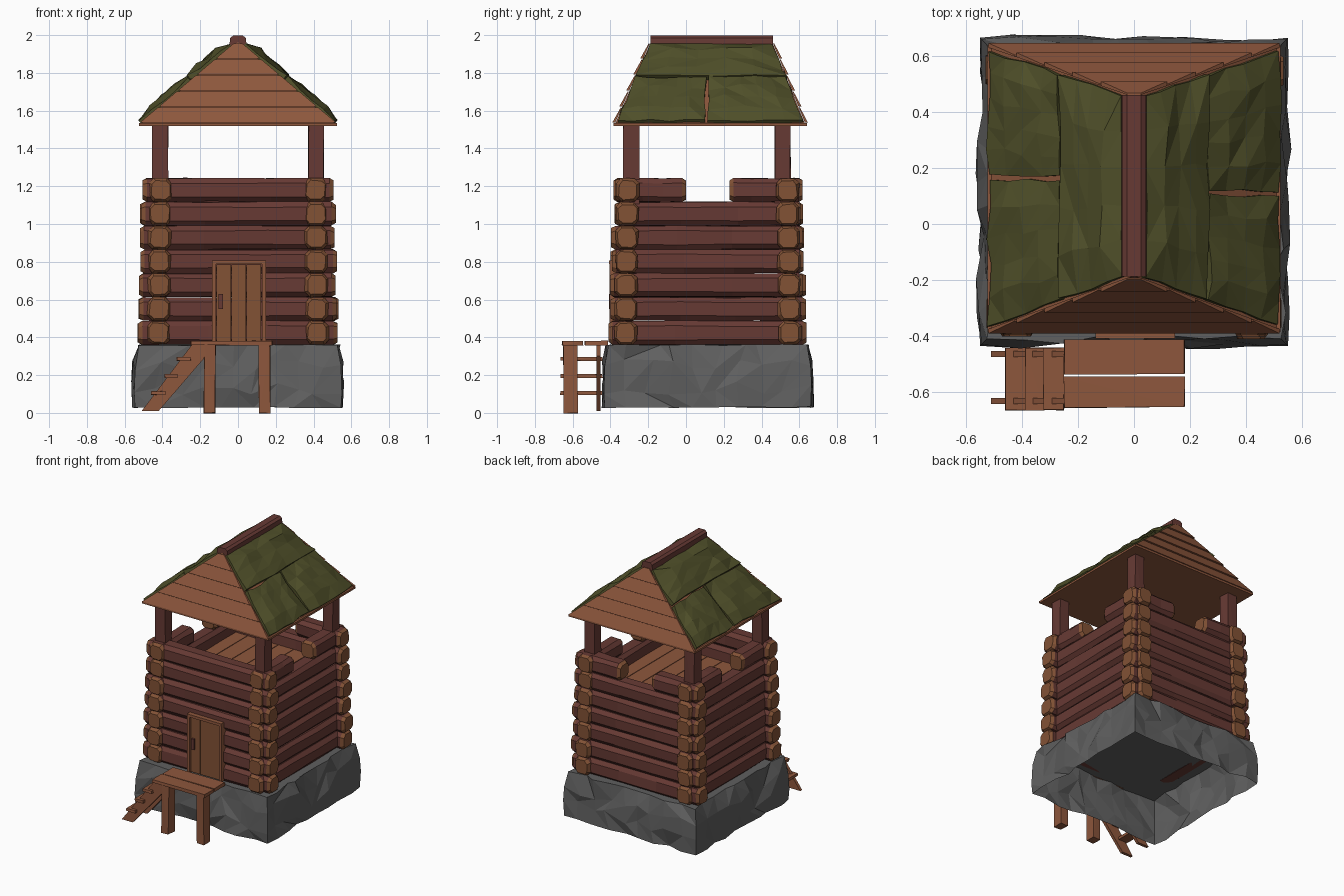
import bpy, bmesh, math, random
from mathutils import Vector

if "Cube" in bpy.data.objects:
    bpy.data.objects.remove(bpy.data.objects["Cube"])
random.seed(7)
CY = 0.115  # tower centre in y


def mat(name, c):
    m = bpy.data.materials.new(name)
    m.diffuse_color = (*c, 1)
    m.use_nodes = True
    m.node_tree.nodes["Principled BSDF"].inputs["Base Color"].default_value = m.diffuse_color
    return m


STONE = mat("grey stone", (0.115, 0.115, 0.115))
DARK = mat("dark red wood", (0.135, 0.042, 0.034))
LIGHT = mat("light wood", (0.27, 0.095, 0.046))
END = mat("end grain", (0.225, 0.085, 0.036))
MOSS = mat("moss green", (0.078, 0.078, 0.022))


def jit(a):
    return random.uniform(-a, a)


def finish(bm, name, *mats):
    bmesh.ops.recalc_face_normals(bm, faces=bm.faces)
    me = bpy.data.meshes.new(name)
    bm.to_mesh(me)
    bm.free()
    for m in mats:
        me.materials.append(m)
    ob = bpy.data.objects.new(name, me)
    bpy.context.collection.objects.link(ob)
    return ob


def hull(name, pts, m):
    bm = bmesh.new()
    for p in pts:
        bm.verts.new(p)
    bmesh.ops.convex_hull(bm, input=bm.verts)
    bmesh.ops.dissolve_limit(bm, angle_limit=0.01, verts=bm.verts, edges=bm.edges)
    return finish(bm, name, m)


def box(name, x0, x1, y0, y1, z0, z1, m, j=0.0):
    return hull(name, [(x + jit(j), y + jit(j), z + jit(j))
                       for x in (x0, x1) for y in (y0, y1) for z in (z0, z1)], m)


# stone foundation: open-bottomed faceted shell
bm = bmesh.new()
N = 9
corners = [(-1, -1), (1, -1), (1, 1), (-1, 1)]
rings = []
for lvl, (z, half) in enumerate([(0.03, 0.535), (0.13, 0.54), (0.25, 0.535), (0.36, 0.515)]):
    ring = []
    for k in range(4):
        a, b = corners[k], corners[(k + 1) % 4]
        for i in range(N):
            t = i / N + (jit(0.035) if i else 0)
            out = half + (random.uniform(-0.012, 0.028) if i else 0.01)
            px, py = a[0] + (b[0] - a[0]) * t, a[1] + (b[1] - a[1]) * t
            # push outward only along the wall normal
            sx = out if abs(px) > 0.999 else half
            sy = out if abs(py) > 0.999 else half
            dz = jit(0.035) if lvl in (1, 2) else jit(0.004)
            ring.append(bm.verts.new((px * sx, CY + py * sy, z + dz)))
    rings.append(ring)
for r0, r1 in zip(rings, rings[1:]):
    n = len(r0)
    for i in range(n):
        q = [r0[i], r0[(i + 1) % n], r1[(i + 1) % n], r1[i]]
        if random.random() < 0.5:
            q = q[1:] + q[:1]
        bm.faces.new((q[0], q[1], q[2]))
        bm.faces.new((q[0], q[2], q[3]))
bm.faces.new(rings[-1])
finish(bm, "stone_foundation", STONE)

# octagonal logs with chamfered, lighter cut ends
SEC = [(-0.06, -0.036), (-0.036, -0.062), (0.036, -0.062), (0.06, -0.036),
       (0.06, 0.036), (0.036, 0.062), (-0.036, 0.062), (-0.06, 0.036)]


def log(name, axis, cross, a, b, z):
    bm = bmesh.new()
    rings = []
    mid = [a + (b - a) * f + jit(0.03) for f in (0.35, 0.65)]
    for t, s in [(a, 0.8), (a + 0.022, 1), (mid[0], 1), (mid[1], 1), (b - 0.022, 1), (b, 0.8)]:
        ring = []
        for u, v in SEC:
            c, h = cross + u * s + jit(0.004), z + v * s + jit(0.003)
            ring.append(bm.verts.new((t, c, h) if axis == 'x' else (c, t, h)))
        rings.append(ring)
    for k in range(5):
        for i in range(8):
            f = bm.faces.new((rings[k][i], rings[k][(i + 1) % 8],
                              rings[k + 1][(i + 1) % 8], rings[k + 1][i]))
            f.material_index = 1 if k in (0, 4) else 0
    for r in (rings[0], rings[-1]):
        bm.faces.new(r).material_index = 1
    finish(bm, name, DARK, END)


for i in range(7):
    z = 0.424 + i * 0.126
    tp = 0.004 * i                      # gentle taper upward
    lx, ly = 0.53 - tp, 0.52 - tp       # log half lengths
    wx, wy = 0.42 - tp * 0.4, 0.435 - tp * 0.5
    log(f"front_log_{i}", 'x', CY - wy, -lx + jit(.008), lx + jit(.008), z)
    if i < 6:
        log(f"back_log_{i}", 'x', CY + wy, -lx + jit(.008), lx + jit(.008), z)
    else:                               # lookout gap
        log("back_log_top_left", 'x', CY + wy, -lx, -0.13, z)
        log("back_log_top_right", 'x', CY + wy, 0.13, lx, z)
    for s, side in ((-1, "left"), (1, "right")):
        y0, y1 = CY - ly + jit(.008), CY + ly + jit(.008)
        if i < 6:
            log(f"{side}_log_{i}", 'y', s * wx, y0, y1, z)
        else:
            log(f"{side}_log_top_front", 'y', s * wx, y0, 0.0, z)
            log(f"{side}_log_top_back", 'y', s * wx, 0.23, y1, z)

# lookout floor
for i in range(6):
    x = -0.38 + i * 0.127
    box(f"lookout_plank_{i}", x, x + 0.122, CY - 0.4, CY + 0.4, 1.0, 1.02, LIGHT)

# roof posts
for x in (-0.413, 0.413):
    for y in (-0.29, 0.512):
        box("roof_post", x - 0.041, x + 0.041, y - 0.041, y + 0.041, 1.05, 1.55, DARK, 0.004)

# roof body with inward leaning gables
EX, EZ, RZ = 0.515, 1.53, 1.965
YF, YB, RF, RB = -0.375, 0.63, -0.185, 0.455


def slope(s, t, h=0.0, side=1):
    """Point on a roof slope: s = 0 ridge .. 1 eave, t = 0 front .. 1 back, h = lift."""
    yf, yb = RF + (YF - RF) * s, RB + (YB - RB) * s
    return Vector((side * (EX * s + 0.645 * h), yf + (yb - yf) * t, RZ + (EZ - RZ) * s + 0.764 * h))


hull("roof_body", [slope(s, t, 0, sd) for s in (0, 1) for t in (0, 1) for sd in (-1, 1)], LIGHT)
box("eave_board", -0.523, 0.523, YF - 0.01, YB + 0.01, 1.52, 1.535, LIGHT)

# overlapping gable boards
for t, d, nm in ((0, -1, "front"), (1, 1, "back")):
    for k in range(5):
        s0, s1 = 1 - k * 0.195, 1 - (k + 1) * 0.195 + 0.012
        pts = []
        for s, o in ((s0, 0.016), (s1, 0.006)):
            for sd in (-1, 1):
                p = slope(s, t, 0.008, sd)
                pts += [p, p + Vector((0, d * o, 0))]
        hull(f"{nm}_gable_board_{k}", pts, LIGHT)


# lumpy moss patches on the slopes
def moss(name, side, s0, s1, t0, t1, lift):
    bm = bmesh.new()
    R, C = 4, 5
    g = []
    for i in range(R + 1):
        row = []
        for j in range(C + 1):
            edge = i in (0, R) or j in (0, C)
            s = s0 + (s1 - s0) * i / R + jit(0.012)
            t = t0 + (t1 - t0) * j / C + (jit(0.012) if 0 < j < C else jit(0.006))
            h = 0.018 + jit(0.006) if edge else lift + jit(0.012)
            if i == 0 and s0 > 0.2 or i == R and s1 < 0.8:
                h = lift * 0.8 + jit(0.006)
            row.append(bm.verts.new(slope(s, t, h, side)))
        g.append(row)
    for i in range(R):
        for j in range(C):
            a, b, c, d = g[i][j], g[i][j + 1], g[i + 1][j + 1], g[i + 1][j]
            if random.random() < 0.5:
                a, b, c, d = b, c, d, a
            bm.faces.new((a, b, c))
            bm.faces.new((a, c, d))
    # skirt down to the roof
    ext = bmesh.ops.extrude_edge_only(bm, edges=[e for e in bm.edges if e.is_boundary])
    for v in ext["geom"]:
        if isinstance(v, bmesh.types.BMVert):
            v.co -= Vector((side * 0.645, 0, 0.764)) * 0.03
    finish(bm, name, MOSS)


for side, nm, cut in ((-1, "left", 0.54), (1, "right", 0.48)):
    moss(f"{nm}_moss_upper", side, 0.06, 0.47, 0.01, 0.99, 0.045)
    moss(f"{nm}_moss_lower_front", side, 0.485, 0.985, 0.01, cut - 0.01, 0.038)
    moss(f"{nm}_moss_lower_back", side, 0.485, 0.985, cut + 0.01, 0.99, 0.038)

# ridge beam
hull("ridge_beam", [(x, y, z) for y in (-0.187, 0.46) for x, z in
     ((-0.045, 1.945), (-0.042, 1.985), (-0.025, 1.998), (0.025, 1.998), (0.042, 1.985), (0.045, 1.945))], DARK)

# door with frame and handle
for i in range(3):
    x = -0.115 + i * 0.08
    box(f"door_plank_{i}", x, x + 0.077, -0.392, -0.34, 0.375, 0.785, END)
box("door_jamb_left", -0.137, -0.117, -0.405, -0.34, 0.37, 0.79, LIGHT)
box("door_jamb_right", 0.127, 0.147, -0.405, -0.34, 0.37, 0.79, LIGHT)
box("door_lintel", -0.137, 0.147, -0.408, -0.34, 0.787, 0.807, LIGHT)
box("door_handle", -0.102, -0.08, -0.408, -0.39, 0.55, 0.63, DARK)

# landing platform and legs
box("platform_plank_front", -0.25, 0.18, -0.655, -0.545, 0.358, 0.38, LIGHT, 0.003)
box("platform_plank_back", -0.25, 0.18, -0.535, -0.412, 0.358, 0.38, LIGHT, 0.003)
for x in (-0.15, 0.14):
    box("platform_leg", x - 0.03, x + 0.03, -0.648, -0.575, 0.0, 0.36, LIGHT, 0.003)

# stairs
for y in (-0.643, -0.475):
    hull("stair_stringer", [(x, yy, z) for yy in (y, y + 0.022) for x, z in
         ((-0.51, 0.01), (-0.42, 0.01), (-0.17, 0.3), (-0.17, 0.36), (-0.245, 0.36))], LIGHT)
for i, (x0, x1) in enumerate(((-0.46, -0.385), (-0.388, -0.32), (-0.325, -0.25))):
    box(f"stair_tread_{i}", x0, x1, -0.665, -0.442, 0.095 + i * 0.09, 0.115 + i * 0.09, LIGHT, 0.002)
